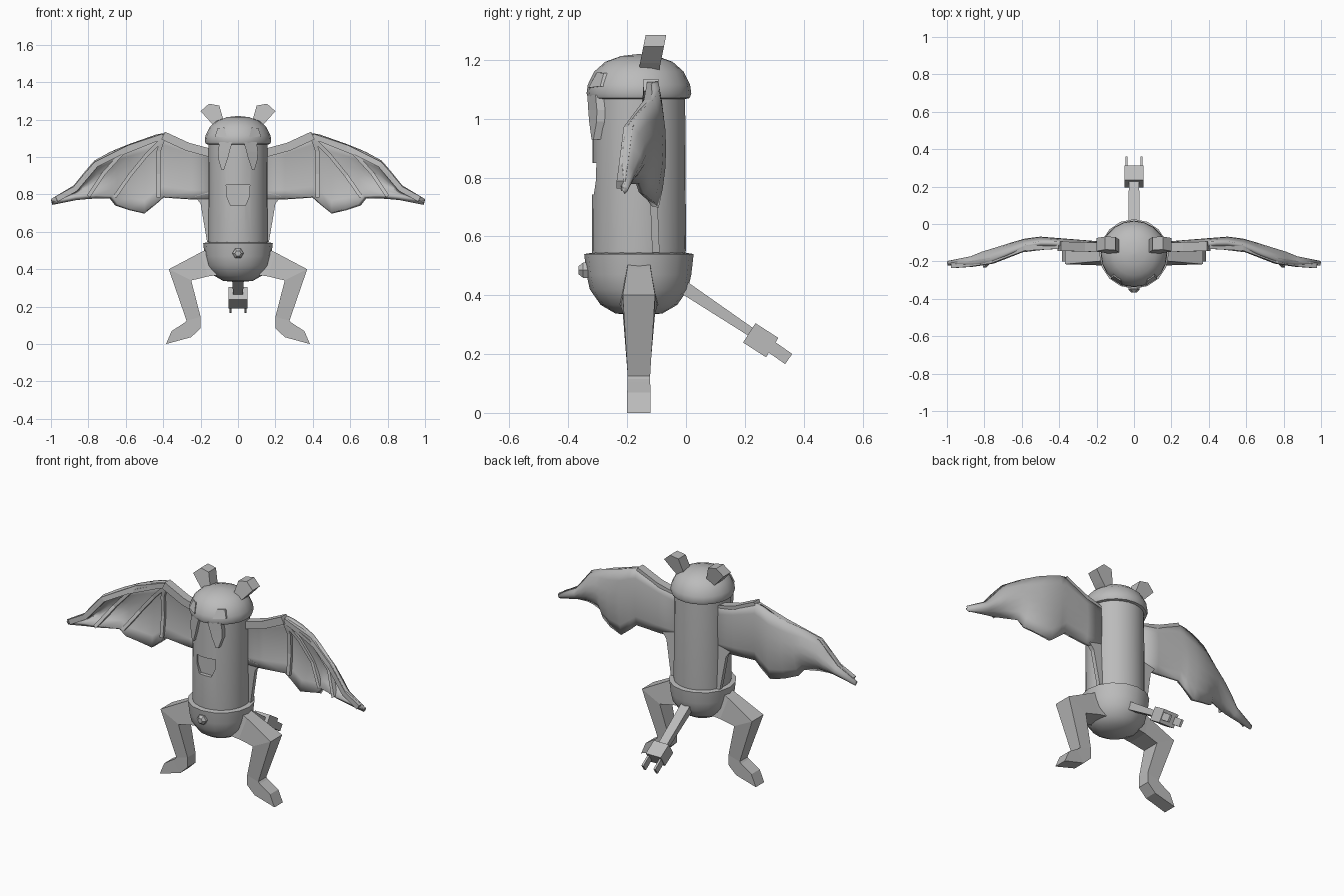
import bpy, bmesh, math
from mathutils import Vector

if "Cube" in bpy.data.objects:
    bpy.data.objects.remove(bpy.data.objects["Cube"])

grey = bpy.data.materials.new("plain_grey")
grey.diffuse_color = (0.5, 0.5, 0.5, 1)
grey.use_nodes = True
grey.node_tree.nodes["Principled BSDF"].inputs["Base Color"].default_value = grey.diffuse_color
CY = -0.16  # body axis


def make(name, verts, faces, smooth=None):
    me = bpy.data.meshes.new(name)
    me.from_pydata([tuple(v) for v in verts], [], faces)
    bm = bmesh.new()
    bm.from_mesh(me)
    bmesh.ops.recalc_face_normals(bm, faces=bm.faces)
    bm.to_mesh(me)
    bm.free()
    ob = bpy.data.objects.new(name, me)
    bpy.context.collection.objects.link(ob)
    me.materials.append(grey)
    bpy.ops.object.select_all(action='DESELECT')
    ob.select_set(True)
    bpy.context.view_layer.objects.active = ob
    if smooth:
        bpy.ops.object.shade_smooth_by_angle(angle=math.radians(smooth))
    return ob


def loft(name, rings, smooth=None):
    """Skin a list of equal-sized rings and cap both ends."""
    n = len(rings[0])
    verts = [v for r in rings for v in r]
    faces = [(i * n + j, i * n + (j + 1) % n, (i + 1) * n + (j + 1) % n, (i + 1) * n + j)
             for i in range(len(rings) - 1) for j in range(n)]
    faces += [tuple(range(n)), tuple(range(len(verts) - n, len(verts)))]
    return make(name, verts, faces, smooth)


def revolve(name, profile, n, smooth):
    rings = [[(r * math.sin(2 * math.pi * k / n), CY + r * math.cos(2 * math.pi * k / n), z)
              for k in range(n)] for r, z in profile]
    return loft(name, rings, smooth)


def bar(name, a, b, wa, ha, wb=None, hb=None):
    """Box bar from a to b in the side plane, width along x."""
    a, b = Vector(a), Vector(b)
    up = Vector((1, 0, 0)).cross((b - a).normalized())
    rings = []
    for p, w, h in ((a, wa, ha), (b, wb or wa, hb or ha)):
        x, u = Vector((w / 2, 0, 0)), up * h / 2
        rings.append([p - x - u, p + x - u, p + x + u, p - x + u])
    return loft(name, rings)


def strip(name, pts, w, d):
    """Four-sided rib following points, flat in the front plane."""
    rings = []
    for i, p in enumerate(pts):
        t = (pts[min(i + 1, len(pts) - 1)] - pts[max(i - 1, 0)]).normalized()
        s = t.cross(Vector((0, 1, 0))).normalized() * w / 2
        y = Vector((0, d / 2, 0))
        rings.append([p - s - y, p + s - y, p + s + y, p - s + y])
    return loft(name, rings)


# Torso, with the mouth cut into it
body = revolve("body", [(0.155, 0.5), (0.16, 0.56), (0.157, 1.09)], 28, None)
mouth = [(-0.063, 0.85), (0.063, 0.85), (0.06, 0.79), (0.04, 0.742), (-0.04, 0.742), (-0.06, 0.79)]
cutter = loft("mouth_cutter", [[(x, y, z) for x, z in mouth] for y in (-0.4, -0.295)])
bpy.context.view_layer.objects.active = body
mod = body.modifiers.new("mouth", 'BOOLEAN')
mod.object, mod.operation, mod.solver = cutter, 'DIFFERENCE', 'EXACT'
bpy.ops.object.modifier_apply(modifier="mouth")
bpy.data.objects.remove(cutter)
bpy.ops.object.select_all(action='DESELECT')
body.select_set(True)
bpy.ops.object.shade_smooth_by_angle(angle=math.radians(35))

# Head cap and hips
revolve("head", [(0.15, 1.065), (0.172, 1.07), (0.178, 1.085), (0.174, 1.115), (0.152, 1.16),
                 (0.115, 1.193), (0.06, 1.213), (0.008, 1.219)], 20, 50)
revolve("hips", [(0.01, 0.331), (0.08, 0.338), (0.13, 0.367), (0.167, 0.42),
                 (0.178, 0.47), (0.186, 0.54), (0.155, 0.545)], 16, 50)

# Navel knob
knob = [[(r * math.cos(k * math.pi / 3), y, 0.485 + r * math.sin(k * math.pi / 3)) for k in range(6)]
        for y, r in ((-0.32, 0.03), (-0.35, 0.03), (-0.365, 0.016))]
loft("navel", knob)

# Tail with plug end
bar("tail", (0, -0.02, 0.435), (0, 0.225, 0.272), 0.06, 0.045, 0.055, 0.03)
bar("tail_block", (0, 0.215, 0.272), (0, 0.293, 0.222), 0.1, 0.078)

# Wing stations: x, top z, bottom z, edge y, middle y
WING = [(0.13, 1.03, 0.775, -0.115, -0.11), (0.25, 1.065, 0.775, -0.113, -0.10),
        (0.40, 1.125, 0.785, -0.108, -0.088), (0.44, 1.117, 0.75, -0.105, -0.085),
        (0.50, 1.095, 0.70, -0.105, -0.08), (0.58, 1.065, 0.72, -0.12, -0.09),
        (0.65, 1.035, 0.745, -0.15, -0.11), (0.68, 1.02, 0.785, -0.165, -0.12),
        (0.76, 0.975, 0.787, -0.20, -0.145), (0.81, 0.915, 0.785, -0.215, -0.16),
        (0.87, 0.84, 0.78, -0.22, -0.185), (0.995, 0.765, 0.755, -0.215, -0.21)]
ROWS = 7


def wing_y(x, z):
    """Height of the membrane towards the back at a point of the wing."""
    for a, b in zip(WING, WING[1:]):
        if x <= b[0]:
            break
    t = (x - a[0]) / (b[0] - a[0])
    top, bot, edge, mid = [a[k] + (b[k] - a[k]) * t for k in range(1, 5)]
    v = min(1, max(0, (top - z) / (top - bot)))
    return edge + (mid - edge) * 4 * v * (1 - v)


BONES = {"arm": ([(0.14, 1.02), (0.27, 1.055), (0.40, 1.115)], 0.045, 0.05),
         "leading": ([(0.40, 1.11), (0.58, 1.05), (0.76, 0.96), (0.87, 0.83), (0.97, 0.775)], 0.03, 0.03),
         "inner": ([(0.40, 1.10), (0.425, 1.03), (0.425, 0.91), (0.425, 0.785)], 0.022, 0.03),
         "middle": ([(0.40, 1.10), (0.49, 1.01), (0.58, 0.90), (0.66, 0.785)], 0.02, 0.03),
         "outer": ([(0.42, 1.10), (0.62, 1.02), (0.72, 0.91), (0.80, 0.79)], 0.02, 0.03)}

for side, tag in ((1, "right"), (-1, "left")):
    # Wing membrane
    verts, faces = [], []
    for x, top, bot, _, _ in WING:
        for j in range(ROWS):
            z = top + (bot - top) * j / (ROWS - 1)
            verts.append((side * x, wing_y(x, z), z))
    for i in range(len(WING) - 1):
        for j in range(ROWS - 1):
            k = i * ROWS + j
            faces.append((k, k + 1, k + ROWS + 1, k + ROWS))
    wing = make("wing_" + tag, verts, faces, 40)
    mod = wing.modifiers.new("thickness", 'SOLIDIFY')
    mod.thickness, mod.offset = 0.025, 0

    # Wing ribs on the front
    for bone, (pts, w, d) in BONES.items():
        line = [Vector((side * x, wing_y(x, z) - 0.013, z)) for x, z in pts]
        strip(f"wing_{bone}_rib_{tag}", line, w, d)

    # Web joining wing to the flank
    web = [(0.13, 0.82), (0.23, 0.79), (0.20, 0.75), (0.165, 0.545), (0.13, 0.545)]
    loft("wing_web_" + tag, [[(side * x, y + (0.8 - z) * 0.04, z) for x, z in web]
                             for y in (-0.125, -0.10)])

    # Leg: outer point, inner point, half widths at each
    leg = [((0.12, 0.53), (0.10, 0.37), 0.035, 0.065), ((0.20, 0.49), (0.16, 0.362), 0.04, 0.062),
           ((0.37, 0.40), (0.25, 0.34), 0.055, 0.055), ((0.275, 0.125), (0.20, 0.145), 0.038, 0.038),
           ((0.285, 0.115), (0.20, 0.085), 0.038, 0.038), ((0.30, 0.105), (0.25, 0.037), 0.038, 0.038),
           ((0.355, 0.07), (0.385, 0.0), 0.04, 0.04)]
    loft("leg_" + tag, [[(side * o[0], CY - a, o[1]), (side * o[0], CY + a, o[1]),
                         (side * i[0], CY + b, i[1]), (side * i[0], CY - b, i[1])]
                        for o, i, a, b in leg])

    # Ear block
    ear = [(0.08, 1.17), (0.08, 1.205), (0.10, 1.275), (0.155, 1.285), (0.20, 1.245), (0.15, 1.19), (0.12, 1.16)]
    loft("ear_" + tag, [[(side * x, y + (z - 1.17) * 0.2, z) for x, z in ear] for y in (-0.16, -0.09)])

    # Slanted eye plate
    eye = [(0.06, 1.105, 0.176), (0.072, 1.157, 0.154), (0.108, 1.155, 0.155), (0.124, 1.11, 0.175)]
    loft("eye_" + tag, [[(side * x, CY - math.sqrt((r + g) ** 2 - x * x), z) for x, z, r in eye]
                        for g in (-0.012, 0.006)])

    # Hanging tapered fang
    fang = [(0.03, 0.10, 1.08), (0.045, 0.106, 1.03), (0.055, 0.105, 0.99), (0.076, 0.088, 0.93)]
    loft("fang_" + tag, [[(side * x, CY - math.sqrt(r * r - x * x), z)
                          for x, r in ((a, 0.178), (b, 0.178), (b, 0.15), (a, 0.15))] for a, b, z in fang])

    # Plug prong
    x = side * 0.04
    bar("tail_prong_" + tag, (x, 0.285, 0.228), (x, 0.349, 0.183), 0.013, 0.042)
